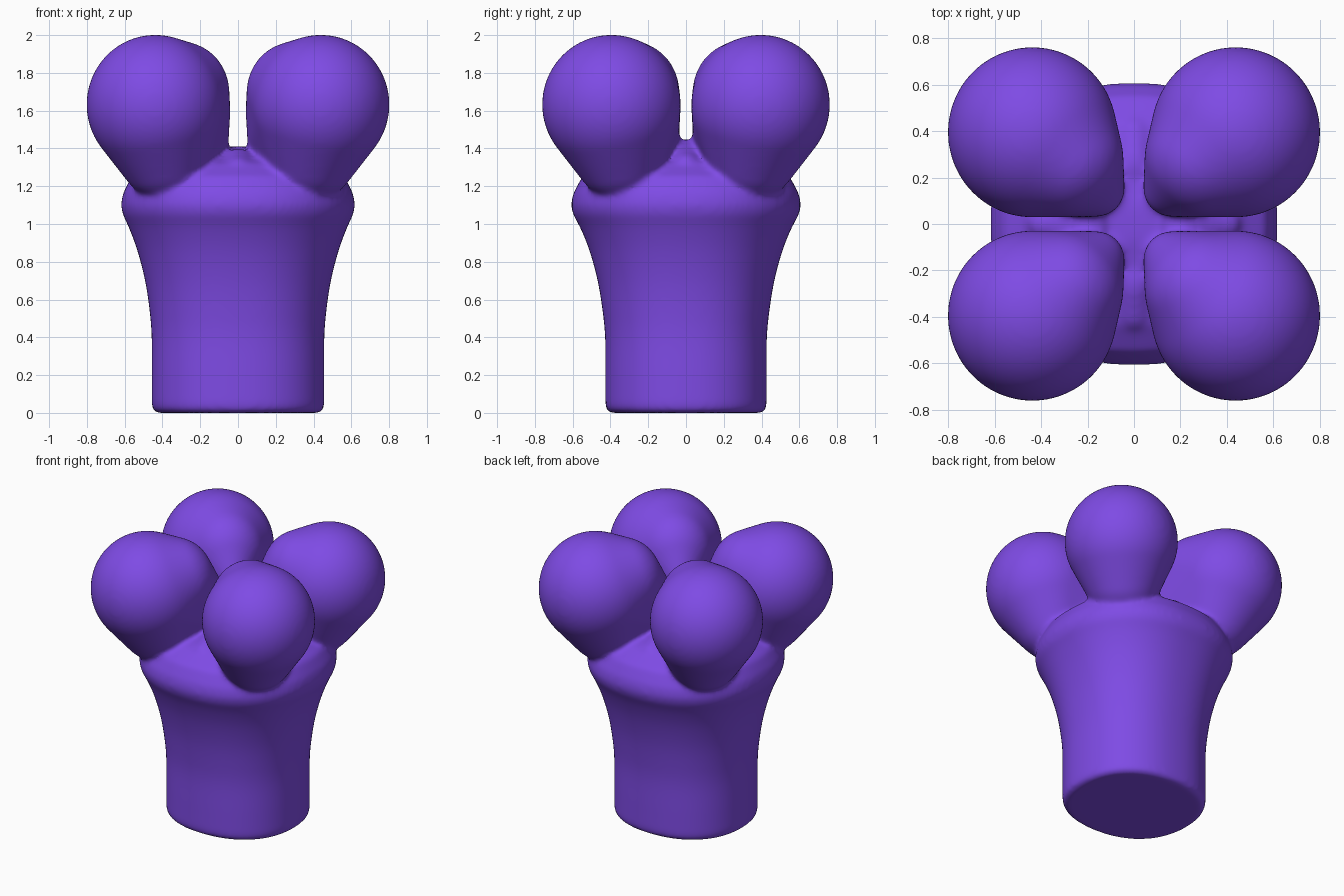
import bpy, bmesh
from math import sin, cos, pi, copysign
from mathutils import Matrix, Vector

if "Cube" in bpy.data.objects:
    bpy.data.objects.remove(bpy.data.objects["Cube"])

bm = bmesh.new()


def power(v, n=2.25):
    return copysign(abs(v) ** (2 / n), v)


def smooth_path(pts, steps=4):
    """Catmull-Rom curve through the points"""
    p = [Vector(q) for q in pts]
    p = [p[0]] + p + [p[-1]]
    out = []
    for a, b, c, d in zip(p, p[1:], p[2:], p[3:]):
        for s in range(steps):
            t = s / steps
            out.append(0.5 * (2 * b + (c - a) * t + (2 * a - 5 * b + 4 * c - d) * t * t
                              + (3 * b - a - 3 * c + d) * t ** 3))
    return out + [p[-1]]


# Flared trunk with a rim and a domed top: (z, half width x, half depth y)
side = [(0.04, 0.457, 0.427), (0.2, 0.457, 0.427), (0.4, 0.457, 0.428),
        (0.55, 0.469, 0.443), (0.7, 0.492, 0.468), (0.85, 0.53, 0.508),
        (0.97, 0.573, 0.555), (1.05, 0.61, 0.598)]
profile = [(0.0, 0.43, 0.40), (0.012, 0.45, 0.42), *smooth_path(side),
           (1.1, 0.62, 0.61), (1.16, 0.61, 0.598), (1.25, 0.565, 0.55),
           (1.32, 0.45, 0.44), (1.37, 0.28, 0.27), (1.41, 0.07, 0.07)]
N = 96
rings = []
for z, a, b in profile:
    rings.append([bm.verts.new((a * power(cos(2 * pi * i / N)),
                                b * power(sin(2 * pi * i / N)), z))
                  for i in range(N)])
for lo, hi in zip(rings, rings[1:]):
    for i in range(N):
        j = (i + 1) % N
        bm.faces.new((lo[i], lo[j], hi[j], hi[i]))
bm.faces.new(rings[0][::-1])
bm.faces.new(rings[-1])


# Convex hull around a few ellipsoids: (centre, radii)
def add_hull(balls, sx, sy):
    part = bmesh.new()
    for c, r in balls:
        m = Matrix.Translation((c[0] * sx, c[1] * sy, c[2])) @ Matrix.Diagonal((*r, 1))
        bmesh.ops.create_icosphere(part, subdivisions=5, radius=1, matrix=m)
    points = [v.co.copy() for v in part.verts]
    part.free()
    hull = bmesh.new()
    for p in points:
        hull.verts.new(p)
    bmesh.ops.convex_hull(hull, input=hull.verts[:])
    loose = [v for v in hull.verts if not v.link_faces]
    bmesh.ops.delete(hull, geom=loose, context='VERTS')
    bmesh.ops.recalc_face_normals(hull, faces=hull.faces[:])
    me = bpy.data.meshes.new("hull")
    hull.to_mesh(me)
    hull.free()
    bm.from_mesh(me)
    bpy.data.meshes.remove(me)


# Egg-shaped lobes: main ball, inner shoulder, inner corner and neck
lobe = [((0.438, 0.395, 1.632), (0.364, 0.367, 0.37)),
        ((0.30, 0.285, 1.695), (0.255, 0.25, 0.27)),
        ((0.165, 0.15, 1.60), (0.125, 0.12, 0.14)),
        ((0.175, 0.16, 1.42), (0.125, 0.12, 0.12)),
        ((0.39, 0.35, 1.37), (0.245, 0.245, 0.24))]
for sx in (1, -1):
    for sy in (1, -1):
        add_hull(lobe, sx, sy)

# Low ridges in the grooves between the lobes
for s in (1, -1):
    add_hull([((0.2, 0, 1.385), (0.1, 0.08, 0.06)),
              ((0.36, 0, 1.32), (0.1, 0.08, 0.06))], s, 1)
    add_hull([((0, 0.25, 1.34), (0.08, 0.1, 0.06)),
              ((0, 0.36, 1.30), (0.08, 0.1, 0.06))], 1, s)

mesh = bpy.data.meshes.new("lobed_trunk")
bm.to_mesh(mesh)
bm.free()
trunk = bpy.data.objects.new("lobed_trunk", mesh)
bpy.context.collection.objects.link(trunk)

# Fuse everything into one skin and soften the joints
remesh = trunk.modifiers.new("fuse", 'REMESH')
remesh.mode = 'VOXEL'
remesh.voxel_size = 0.014
remesh.use_smooth_shade = True
soften = trunk.modifiers.new("soften", 'SMOOTH')
soften.factor = 0.5
soften.iterations = 20

mat = bpy.data.materials.new("purple")
mat.diffuse_color = (0.21, 0.07, 0.78, 1)
mat.use_nodes = True
mat.node_tree.nodes["Principled BSDF"].inputs["Base Color"].default_value = mat.diffuse_color
mesh.materials.append(mat)
